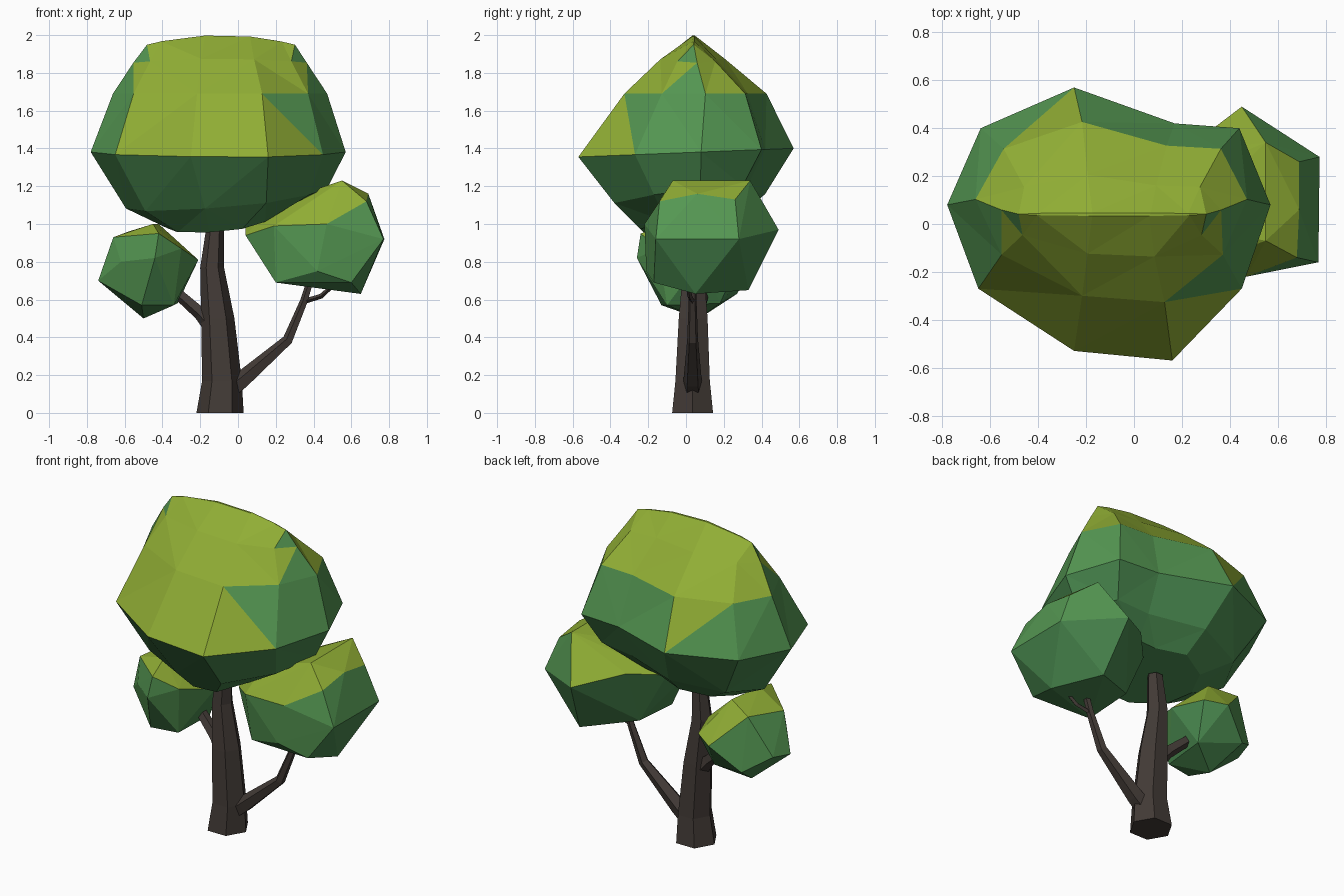
import bpy, bmesh, math
from mathutils import Vector


def material(name, color):
    m = bpy.data.materials.new(name)
    m.diffuse_color = (*color, 1)
    return m


BARK = material("bark", (0.055, 0.043, 0.037))
LIME = material("leaf_top", (0.28, 0.42, 0.035))
GREEN = material("leaf_side", (0.09, 0.31, 0.085))
DARK = material("leaf_under", (0.065, 0.24, 0.075))


def finish(name, bm, mats):
    bmesh.ops.recalc_face_normals(bm, faces=bm.faces)
    bm.normal_update()
    if len(mats) > 1:  # leaf colour follows how far each facet faces up
        for f in bm.faces:
            nz = f.normal.z
            f.material_index = 0 if nz > 0.45 else 1 if nz > -0.25 else 2
    me = bpy.data.meshes.new(name)
    bm.to_mesh(me)
    bm.free()
    for m in mats:
        me.materials.append(m)
    ob = bpy.data.objects.new(name, me)
    bpy.context.collection.objects.link(ob)
    return ob


def loft(bm, rings):
    loops = [[bm.verts.new(p) for p in r] for r in rings]
    n = len(loops[0])
    for a, b in zip(loops, loops[1:]):
        for i in range(n):
            j = (i + 1) % n
            bm.faces.new((a[i], a[j], b[j], b[i]))
    bm.faces.new(loops[0][::-1])
    bm.faces.new(loops[-1])


def limb(name, path, sides, level=False):
    """Tapered tube; path items are (x, y, z, radius)."""
    pts = [Vector(p[:3]) for p in path]
    rings = []
    for i, p in enumerate(pts):
        d = pts[min(i + 1, len(pts) - 1)] - pts[max(i - 1, 0)]
        u = Vector((0, 1, 0))
        v = Vector((1, 0, 0)) if level else d.cross(u).normalized()
        r = path[i][3]
        rings.append([p + r * (math.cos(t) * v + math.sin(t) * u)
                      for t in (2 * math.pi * k / sides for k in range(sides))])
    bm = bmesh.new()
    loft(bm, rings)
    return finish(name, bm, [BARK])


def leaf_clump(name, points):
    """Faceted clump wrapped around a few corner points."""
    bm = bmesh.new()
    for p in points:
        bm.verts.new(p)
    res = bmesh.ops.convex_hull(bm, input=bm.verts)
    junk = {v for v in res["geom_interior"] + res["geom_unused"]
            if isinstance(v, bmesh.types.BMVert)}
    bmesh.ops.delete(bm, geom=list(junk), context='VERTS')
    return finish(name, bm, [LIME, GREEN, DARK])


# Trunk
limb("trunk", [(-0.095, 0.035, 0, 0.125), (-0.085, 0.035, 0.17, 0.105),
               (-0.107, 0.038, 0.5, 0.088), (-0.137, 0.04, 0.77, 0.063),
               (-0.12, 0.04, 1.0, 0.045)], 6, level=True)

# Branches and twig
limb("right_branch", [(-0.06, 0.035, 0.11, 0.055), (0.02, 0.035, 0.17, 0.05),
                      (0.265, 0.035, 0.385, 0.03), (0.35, 0.035, 0.59, 0.022),
                      (0.39, 0.035, 0.72, 0.018)], 5)
limb("right_twig", [(0.35, 0.035, 0.59, 0.014), (0.44, 0.02, 0.618, 0.013),
                    (0.52, 0.01, 0.69, 0.01)], 4)
limb("left_branch", [(-0.13, 0.04, 0.46, 0.055), (-0.2, 0.06, 0.53, 0.038),
                     (-0.36, 0.1, 0.67, 0.03)], 5)

# Main crown: one outline scaled into stacked rings, closing to a ridge
outline = [(-0.78, 0.08), (-0.65, -0.27), (-0.25, -0.53), (0.16, -0.57), (0.45, -0.27),
           (0.57, 0.08), (0.44, 0.40), (0.17, 0.42), (-0.25, 0.57), (-0.64, 0.40)]
CX = -0.105
# centre x, centre y, scale x, scale y, z, tilt x, tilt y, arch
levels = [(-0.09, 0.02, 0.42, 0.46, 1.005, 0.12, 0.17, 0.0),
          (-0.06, 0.02, 0.79, 0.70, 1.13, 0.10, 0.10, 0.0),
          (CX, 0.0, 1.0, 1.0, 1.378, 0.0, 0.04, 0.0),
          (-0.095, 0.05, 0.84, 0.66, 1.69, 0.0, 0.0, 0.0),
          (-0.095, 0.035, 0.68, 0.30, 1.875, 0.0, 0.0, 0.1),
          (-0.09, 0.04, 0.58, 0.012, 2.0, 0.0, 0.0, 0.33)]
rings = []
for cx, cy, sx, sy, z, tx, ty, arch in levels:
    ring = []
    for x, y in outline:
        dx, dy = (x - CX) * sx, y * sy
        ring.append((cx + dx, cy + dy, z + tx * dx + ty * dy - arch * dx * dx))
    rings.append(ring)
bm = bmesh.new()
loft(bm, rings)
bmesh.ops.triangulate(bm, faces=bm.faces)
finish("main_crown", bm, [LIME, GREEN, DARK])

# Right clump
leaf_clump("right_clump", [
    (0.55, -0.07, 1.23), (0.55, 0.34, 1.23), (0.69, 0.06, 1.16), (0.68, -0.14, 1.12),
    (0.69, 0.26, 1.13), (0.77, -0.16, 0.92), (0.775, 0.28, 0.92), (0.45, 0.49, 0.97),
    (0.47, -0.22, 1.0), (0.65, 0.05, 0.63), (0.6, -0.17, 0.69), (0.5, 0.33, 0.65),
    (0.2, -0.15, 0.69), (0.2, 0.17, 0.71), (0.04, -0.05, 0.94), (0.04, 0.13, 1.02),
    (0.19, -0.2, 0.99), (0.19, 0.0, 1.11), (0.2, 0.3, 1.05), (0.42, -0.21, 0.75)])

# Left clump
leaf_clump("left_clump", [
    (-0.74, 0.03, 0.70), (-0.71, 0.16, 0.72), (-0.66, -0.02, 0.93), (-0.62, -0.1, 0.8),
    (-0.45, -0.08, 1.0), (-0.42, 0.15, 1.0), (-0.44, -0.26, 0.82), (-0.42, -0.24, 0.95),
    (-0.58, 0.22, 0.96), (-0.21, 0.08, 0.81), (-0.28, 0.28, 0.8), (-0.4, 0.35, 0.78),
    (-0.32, 0.18, 0.58), (-0.34, -0.1, 0.57), (-0.5, 0.07, 0.5), (-0.51, -0.13, 0.57),
    (-0.57, 0.27, 0.63), (-0.3, -0.15, 0.87)])
